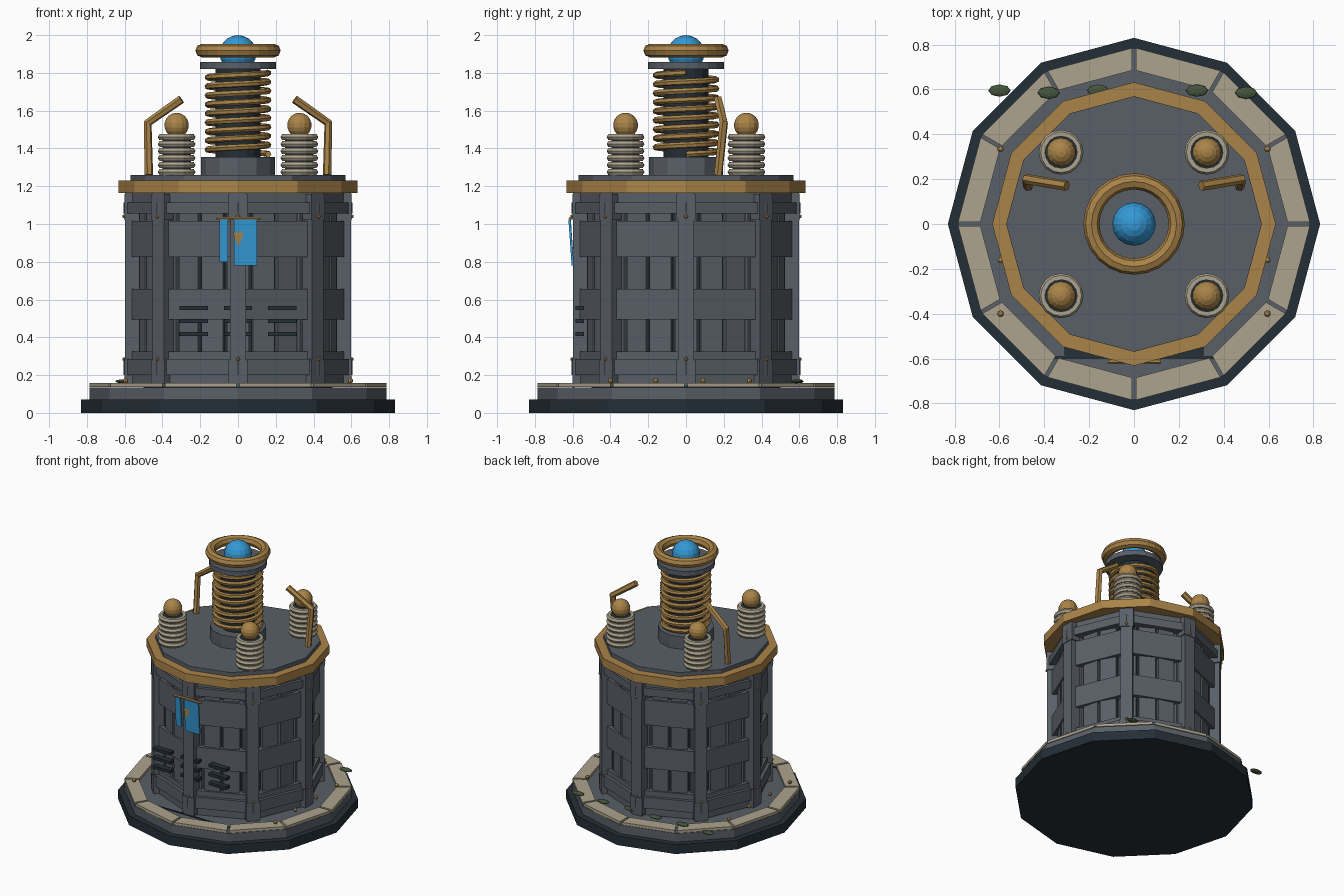
import bpy, bmesh, math
from mathutils import Matrix, Vector

cube = bpy.data.objects.get("Cube")
if cube:
    bpy.data.objects.remove(cube, do_unlink=True)


def material(name, *rgb):
    m = bpy.data.materials.new(name)
    m.use_nodes = True
    m.diffuse_color = (*rgb, 1)
    bsdf = m.node_tree.nodes["Principled BSDF"]
    bsdf.inputs["Base Color"].default_value = (*rgb, 1)
    bsdf.inputs["Roughness"].default_value = 0.7
    return m


grey = material("slate grey", .10, .115, .135)
navy = material("dark navy", .018, .028, .038)
gold = material("brass", .40, .23, .065)
cream = material("pale stone", .42, .37, .27)
blue = material("bright blue", .035, .32, .67)
green = material("moss green", .06, .09, .045)


def finish(name, mat, bm, smooth=False):
    mesh = bpy.data.meshes.new(name)
    bmesh.ops.recalc_face_normals(bm, faces=bm.faces)
    bm.to_mesh(mesh)
    bm.free()
    mesh.materials.append(mat)
    ob = bpy.data.objects.new(name, mesh)
    bpy.context.collection.objects.link(ob)
    return ob


def add_prism(bm, sides, r, z0, z1, x=0, y=0):
    bmesh.ops.create_cone(bm, cap_ends=True, segments=sides, radius1=r, radius2=r, depth=z1 - z0,
                          matrix=Matrix.Translation((x, y, (z0 + z1) / 2)))


def prism(name, mat, sides, r, z0, z1):
    bm = bmesh.new()
    add_prism(bm, sides, r, z0, z1)
    return finish(name, mat, bm)


def add_box(bm, size, place):
    bmesh.ops.create_cube(bm, size=1, matrix=place @ Matrix.Diagonal((*size, 1)))


def polar(angle, r, z):
    """Local x points outward at the given angle in degrees."""
    return Matrix.Rotation(math.radians(angle), 4, "Z") @ Matrix.Translation((r, 0, z))


def add_ball(bm, r, pos, scale=(1, 1, 1), u=14, v=9):
    bmesh.ops.create_uvsphere(bm, u_segments=u, v_segments=v, radius=r,
                              matrix=Matrix.Translation(pos) @ Matrix.Diagonal((*scale, 1)))


def add_torus(bm, major, minor, pos, n=24, m=8):
    rings = []
    for i in range(n):
        a = math.tau * i / n
        ring = []
        for j in range(m):
            b = math.tau * j / m
            r = major + minor * math.cos(b)
            ring.append(bm.verts.new(Vector(pos) + Vector((r * math.cos(a), r * math.sin(a), minor * math.sin(b)))))
        rings.append(ring)
    for i in range(n):
        p, q = rings[i], rings[(i + 1) % n]
        for j in range(m):
            k = (j + 1) % m
            bm.faces.new((p[j], q[j], q[k], p[k]))


def tube(name, mat, points, r, res=1):
    curve = bpy.data.curves.new(name, "CURVE")
    curve.dimensions = "3D"
    curve.bevel_depth = r
    curve.bevel_resolution = res
    curve.use_fill_caps = True
    spline = curve.splines.new("POLY")
    spline.points.add(len(points) - 1)
    for sp, p in zip(spline.points, points):
        sp.co = (*p, 1)
    spline.use_smooth = False
    curve.materials.append(mat)
    ob = bpy.data.objects.new(name, curve)
    bpy.context.collection.objects.link(ob)
    return ob


# Stepped base
prism("base_foot", navy, 12, .83, 0, .07)
prism("base_step", grey, 12, .785, .07, .135)

# Ring of stone tiles, with a gap at each corner
bm = bmesh.new()
for i in range(12):
    corners = []
    for r, sign in ((.785, -1), (.785, 1), (.685, 1), (.685, -1)):
        half = math.radians(15) - .008 / r
        a = math.radians(30 * i + 15) + sign * half
        corners.append((r * math.cos(a), r * math.sin(a)))
    low = [bm.verts.new((*c, .138)) for c in corners]
    top = [bm.verts.new((*c, .158)) for c in corners]
    bm.faces.new(low)
    bm.faces.new(top)
    for j in range(4):
        k = (j + 1) % 4
        bm.faces.new((low[j], low[k], top[k], top[j]))
finish("stone_tiles", cream, bm)

# Body: dark core, recessed blocks, flat bands and corner posts
prism("body_core", navy, 24, .50, .13, 1.17)
bm = bmesh.new()
for i in range(24):
    for z, h in ((.41, .18), (.74, .18), (1.03, .08)):
        add_box(bm, (.08, .118, h), polar(15 * i, .485, z))
finish("recessed_blocks", grey, bm)

bm = bmesh.new()
for z0, z1 in ((.14, .325), (.495, .655), (.825, 1.015), (1.10, 1.17)):
    add_prism(bm, 8, .58, z0, z1)
finish("body_bands", grey, bm)

bm = bmesh.new()
for z0, z1 in ((.2, .285), (1.055, 1.115)):
    add_prism(bm, 8, .605, z0, z1)
finish("body_trim", grey, bm)

bm = bmesh.new()
studs = bmesh.new()
for i in range(8):
    add_box(bm, (.09, .085, 1.03), polar(45 * i, .552, .655))
    for z, h in ((.215, .13), (1.09, .14)):
        add_box(bm, (.07, .1, h), polar(45 * i, .567, z))
    for z in (.285, 1.04):
        add_ball(studs, .01, polar(45 * i, .603, z).translation, u=8, v=6)
finish("corner_posts", grey, bm)
for x in (-.595, .595):
    for y in (-.4, -.16, .09, .335):
        add_ball(studs, .014, (x, y, .17), u=8, v=6)
finish("brass_studs", gold, studs)

# Front vent slots
bm = bmesh.new()
for x in (-.235, 0, .235):
    for z in (.418, .487, .555):
        add_box(bm, (.15, .045, .022), Matrix.Translation((x, -.563, z)))
add_box(bm, (.72, .012, .008), Matrix.Translation((0, -.595, .136)))
finish("vent_slots", navy, bm)

# Banner with rod and emblem
bm = bmesh.new()
for x, w, z0 in ((-.075, .045, .80), (.04, .12, .78)):
    h = 1.025 - z0
    add_box(bm, (w, .012, h), Matrix.Translation((x, -.608, z0 + h / 2)) @ Matrix.Rotation(.07, 4, "X"))
finish("banner_cloth", blue, bm)
tube("banner_rod", gold, [(-.115, -.612, 1.03), (.12, -.612, 1.03)], .009)
bm = bmesh.new()
tri = bm.faces.new([bm.verts.new(p) for p in ((-.028, -.621, .955), (.032, -.621, .955), (.002, -.617, .88))])
bmesh.ops.solidify(bm, geom=[tri], thickness=.008)
finish("banner_emblem", gold, bm)

# Roof
prism("roof_rim", gold, 12, .632, 1.165, 1.23)
prism("roof_deck", grey, 12, .57, 1.22, 1.26)

# Central coil tower
prism("tower_plinth", grey, 12, .195, 1.25, 1.355)
prism("tower_core", navy, 16, .12, 1.35, 1.83)
turns, steps = 9, 20
tube("tower_coil", gold,
     [(.16 * math.cos(math.tau * i / steps), .16 * math.sin(math.tau * i / steps), 1.37 + .43 * i / (turns * steps))
      for i in range(turns * steps + 1)], .017)
prism("tower_cap", grey, 20, .2, 1.82, 1.858)
bm = bmesh.new()
add_torus(bm, .19, .036, (0, 0, 1.918))
finish("crown_ring", gold, bm)
bm = bmesh.new()
add_ball(bm, .097, (0, 0, 1.903), u=16, v=10)
finish("energy_orb", blue, bm)

# Four ribbed insulators with brass balls
ribs, cores, balls = bmesh.new(), bmesh.new(), bmesh.new()
for x in (-.325, .325):
    for y in (-.32, .32):
        add_prism(cores, 12, .075, 1.25, 1.475, x, y)
        for i in range(6):
            add_torus(ribs, .082, .018, (x, y, 1.275 + i * .037), 16, 6)
        add_ball(balls, .066, (x, y, 1.523))
finish("insulator_ribs", cream, ribs)
finish("insulator_cores", navy, cores)
finish("insulator_balls", gold, balls)

# Bent pipes on both sides
for side, s in (("left", 1), ("right", -1)):
    tube(side + "_pipe", gold, [(s * .472, .17, 1.26), (s * .478, .2, 1.535), (s * .3, .17, 1.66)], .023)

# Moss tufts along the back
bm = bmesh.new()
for i in range(6):
    add_ball(bm, .05, (-.6 + .22 * i, .595 - .01 * (i % 2), .167), (1, .55, .22), 8, 6)
finish("moss_tufts", green, bm)
